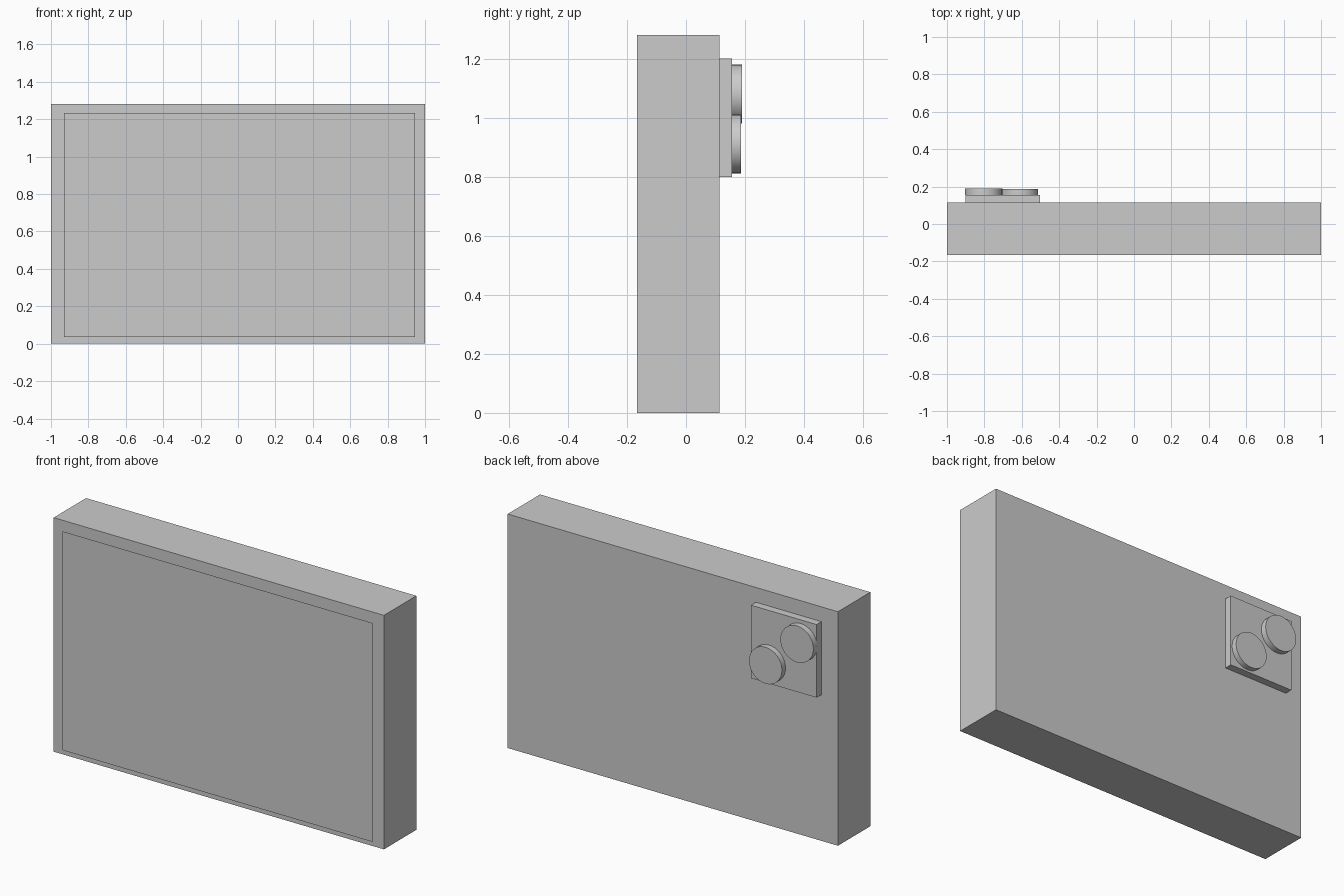
import bpy
from math import radians

if "Cube" in bpy.data.objects:
    bpy.data.objects.remove(bpy.data.objects["Cube"])


def box(name, lo, hi):
    size = [b - a for a, b in zip(lo, hi)]
    mid = [(a + b) / 2 for a, b in zip(lo, hi)]
    bpy.ops.mesh.primitive_cube_add(size=1, location=mid)
    ob = bpy.context.object
    ob.name = name
    ob.scale = size
    bpy.ops.object.transform_apply(location=False, rotation=False, scale=True)
    return ob


def lens(name, x, z, y0, y1, r=0.1):
    bpy.ops.mesh.primitive_cylinder_add(
        vertices=32, radius=r, depth=y1 - y0,
        location=(x, (y0 + y1) / 2, z), rotation=(radians(90), 0, 0))
    ob = bpy.context.object
    ob.name = name
    bpy.ops.object.shade_smooth_by_angle(angle=radians(30))
    return ob


# Tablet body
box("body", (-1, -0.166, 0), (1, 0.114, 1.281))

# Screen sheet floating just in front of the body
bpy.ops.mesh.primitive_plane_add(size=1, location=(0.008, -0.188, 0.634),
                                 rotation=(radians(90), 0, 0))
screen = bpy.context.object
screen.name = "screen"
screen.scale = (1.876, 1.198, 1)
bpy.ops.object.transform_apply(location=False, rotation=False, scale=True)

# Camera plate on the back, with two lenses
box("camera_plate", (-0.9, 0.114, 0.8), (-0.503, 0.156, 1.2))
lens("upper_lens", -0.804, 1.08, 0.156, 0.189)
lens("lower_lens", -0.612, 0.911, 0.156, 0.187)
